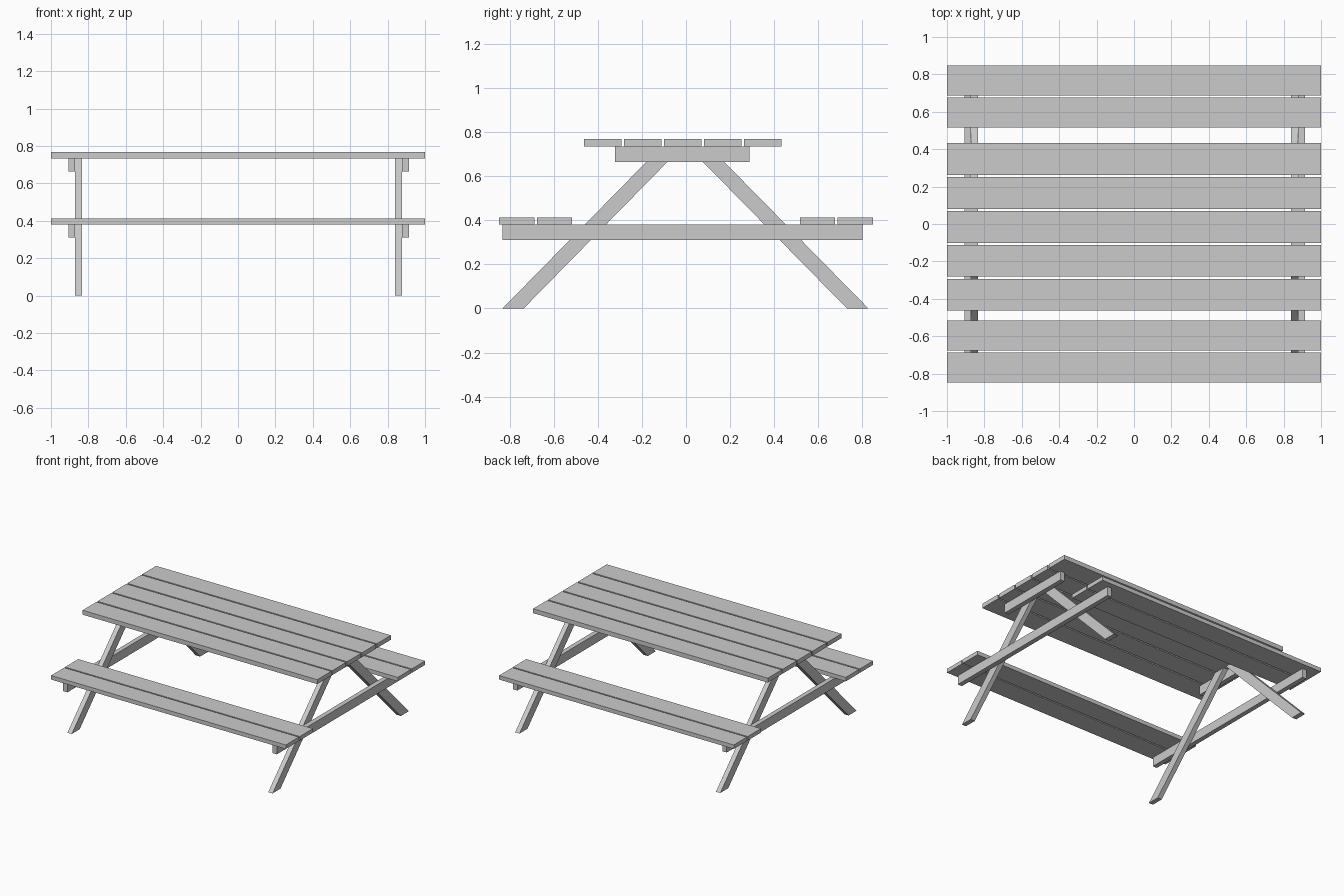
import bpy, bmesh

if "Cube" in bpy.data.objects:
    bpy.data.objects.remove(bpy.data.objects["Cube"])


def prism(name, profile, x0, x1):
    """Extrude a (y, z) outline along x."""
    bm = bmesh.new()
    face = bm.faces.new([bm.verts.new((x0, y, z)) for y, z in profile])
    ext = bmesh.ops.extrude_face_region(bm, geom=[face])
    verts = [g for g in ext["geom"] if isinstance(g, bmesh.types.BMVert)]
    bmesh.ops.translate(bm, verts=verts, vec=(x1 - x0, 0, 0))
    bmesh.ops.recalc_face_normals(bm, faces=bm.faces)
    mesh = bpy.data.meshes.new(name)
    bm.to_mesh(mesh)
    bm.free()
    obj = bpy.data.objects.new(name, mesh)
    bpy.context.collection.objects.link(obj)
    return obj


def beam(name, y0, y1, z0, z1, x0, x1):
    return prism(name, [(y0, z0), (y1, z0), (y1, z1), (y0, z1)], x0, x1)


TABLE_Z, TABLE_TOP = 0.734, 0.768
SEAT_Z, SEAT_TOP = 0.381, 0.412

# tabletop planks
for i in range(5):
    y = -0.463 + i * 0.1813
    beam("tabletop_plank", y, y + 0.17, TABLE_Z, TABLE_TOP, -1, 1)

# bench planks, two on each side
for y0, y1 in ((0.516, 0.676), (0.687, 0.847)):
    beam("front_seat_plank", -y1, -y0, SEAT_Z, SEAT_TOP, -1, 1)
    beam("back_seat_plank", y0, y1, SEAT_Z, SEAT_TOP, -1, 1)

# end frames: slanted legs inside, bearers outside
for side, legs_x, bearer_x in (("left", (-0.871, -0.834), (-0.907, -0.871)),
                               ("right", (0.84, 0.877), (0.877, 0.914))):
    prism(side + "_front_leg",
          [(-0.832, 0), (-0.736, 0), (-0.016, TABLE_Z), (-0.112, TABLE_Z)], *legs_x)
    prism(side + "_back_leg",
          [(0.827, 0), (0.73, 0), (0.008, TABLE_Z), (0.105, TABLE_Z)], *legs_x)
    beam(side + "_table_bearer", -0.322, 0.287, 0.664, TABLE_Z, *bearer_x)
    beam(side + "_seat_bearer", -0.832, 0.8, 0.311, SEAT_Z, *bearer_x)
